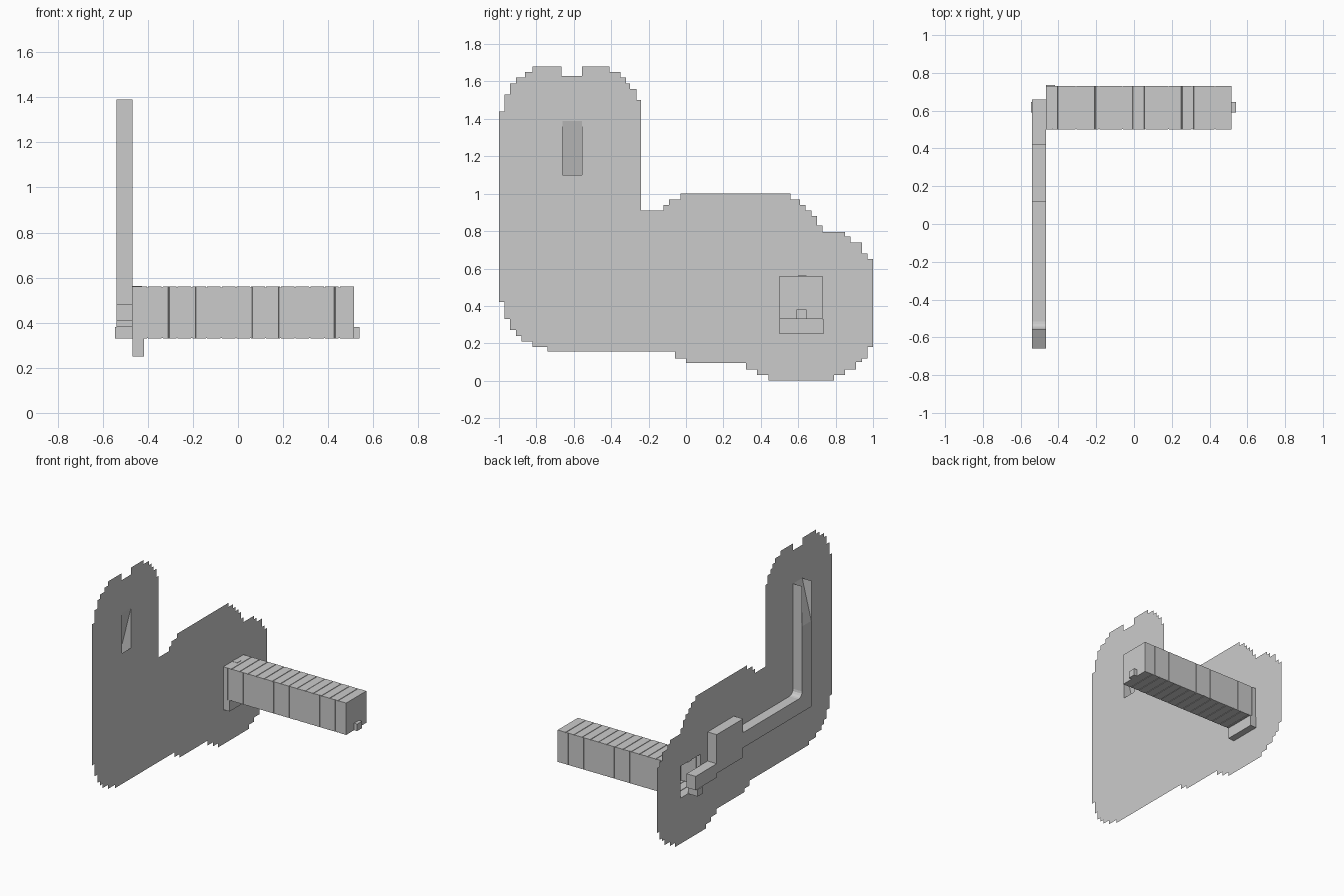
import bpy, bmesh, math

if "Cube" in bpy.data.objects:
    bpy.data.objects.remove(bpy.data.objects["Cube"])

SHEET_X = -0.467


def finish(name, bm):
    me = bpy.data.meshes.new(name)
    bm.to_mesh(me)
    bm.free()
    ob = bpy.data.objects.new(name, me)
    bpy.context.collection.objects.link(ob)
    return ob


def box(name, x0, x1, y0, y1, z0, z1):
    bm = bmesh.new()
    bmesh.ops.create_cube(bm, size=1)
    for v in bm.verts:
        v.co.x = x0 if v.co.x < 0 else x1
        v.co.y = y0 if v.co.y < 0 else y1
        v.co.z = z0 if v.co.z < 0 else z1
    return finish(name, bm)


def stairs(y, z, moves):
    """Stepped outline: the moves are alternately a new y and a new z."""
    pts = [(y, z)]
    for i, m in enumerate(moves):
        if i % 2 == 0:
            y = m
        else:
            z = m
        pts.append((y, z))
    return pts


# Backing sheet: stepped outline with the openings of the beam and the ramp
outline = stairs(-.82, 1.68, [
    -.665, 1.63, -.555, 1.68, -.41, 1.65, -.35, 1.62, -.32, 1.59, -.30, 1.56,
    -.265, 1.50, -.24, .91, -.12, .94, -.09, .97, -.03, 1.0,
    .56, .97, .61, .94, .64, .91, .67, .88, .70, .83, .73, .795,
    .85, .77, .88, .74, .94, .68, .97, .65, 1.0, .18,
    .97, .12, .94, .10, .91, .06, .85, .03, .79, 0,
    .44, .03, .38, .06, .32, .095, 0, .12, -.06, .155,
    -.74, .18, -.82, .21, -.88, .24, -.91, .27, -.94, .33, -.97, .42,
    -1.0, 1.44, -.97, 1.53, -.94, 1.59, -.91, 1.62, -.86, 1.65, -.82])


def rect(y0, y1, z0, z1):
    return [(y0, z0), (y1, z0), (y1, z1), (y0, z1)]


bm = bmesh.new()
for loop in (outline, rect(.50, .73, .25, .56), rect(-.66, -.555, 1.10, 1.39)):
    vs = [bm.verts.new((SHEET_X, y, z)) for y, z in loop]
    for a, b in zip(vs, vs[1:] + vs[:1]):
        bm.edges.new((a, b))
bmesh.ops.triangle_fill(bm, edges=bm.edges[:], use_beauty=True,
                        use_dissolve=False, normal=(1, 0, 0))
finish("backing_sheet", bm)

# Channel on the back: upright, level run, raised block and low end
fillet = [(-.515 - .04 * math.sin(a), .63 - .04 * math.cos(a))
          for a in (math.radians(d) for d in (0, 22.5, 45, 67.5, 90))]
profile = [(-.66, 1.39), (-.66, 1.10), (-.66, .48), (.12, .48), (.12, .41),
           (.42, .41), (.42, .38), (.66, .38), (.66, .48), (.42, .48),
           (.42, .69), (.12, .69), (.12, .59)] + fillet + [(-.555, 1.10), (-.555, 1.39)]
bm = bmesh.new()
inner = [bm.verts.new((SHEET_X, y, z)) for y, z in profile]
outer = [bm.verts.new((-.54, y, z)) for y, z in profile]
for i in range(len(profile) - 1):
    bm.faces.new((inner[i], inner[i + 1], outer[i + 1], outer[i]))
bm.faces.new(outer[1:-1])
# sloping ramp between the upright's side walls
bm.faces.new((outer[1], outer[-2], inner[-1], inner[0]))
bmesh.ops.recalc_face_normals(bm, faces=bm.faces[:])
finish("channel", bm)

# Beam: lofted rectangle, with shallow grooves for top planks and side panels
X0, X1, CY, CZ, HALF = SHEET_X, .515, .615, .445, .115
GAP, DEPTH = .003, .003
cuts = [(X0 + (X1 - X0) * i / 15, 0, DEPTH) for i in range(1, 15)]
cuts += [(X0 + (X1 - X0) * (i + .3) / 8, DEPTH, 0) for i in range(8)]
rings = [(X0, 0, 0)]
for x, dy, dz in sorted(cuts):
    rings += [(x - GAP, 0, 0), (x - GAP + .001, dy, dz),
              (x + GAP - .001, dy, dz), (x + GAP, 0, 0)]
rings.append((X1, 0, 0))
bm = bmesh.new()
prev = None
for x, dy, dz in rings:
    h, k = HALF - dy, HALF - dz
    ring = [bm.verts.new((x, CY + sy * h, CZ + sz * k))
            for sy, sz in ((-1, -1), (1, -1), (1, 1), (-1, 1))]
    if prev:
        for i in range(4):
            j = (i + 1) % 4
            bm.faces.new((prev[i], prev[j], ring[j], ring[i]))
    prev = ring
bm.faces.new(prev)
bmesh.ops.recalc_face_normals(bm, faces=bm.faces[:])
finish("beam", bm)

# Foot below the beam, pins at both ends, small hatch on top
box("beam_foot", SHEET_X, -.417, .50, .735, .25, .33)
box("right_pin", .515, .54, .59, .645, .33, .38)
box("left_pin", -.545, SHEET_X, .59, .645, .33, .38)
box("top_hatch", SHEET_X, -.425, .60, .645, .555, .562)
